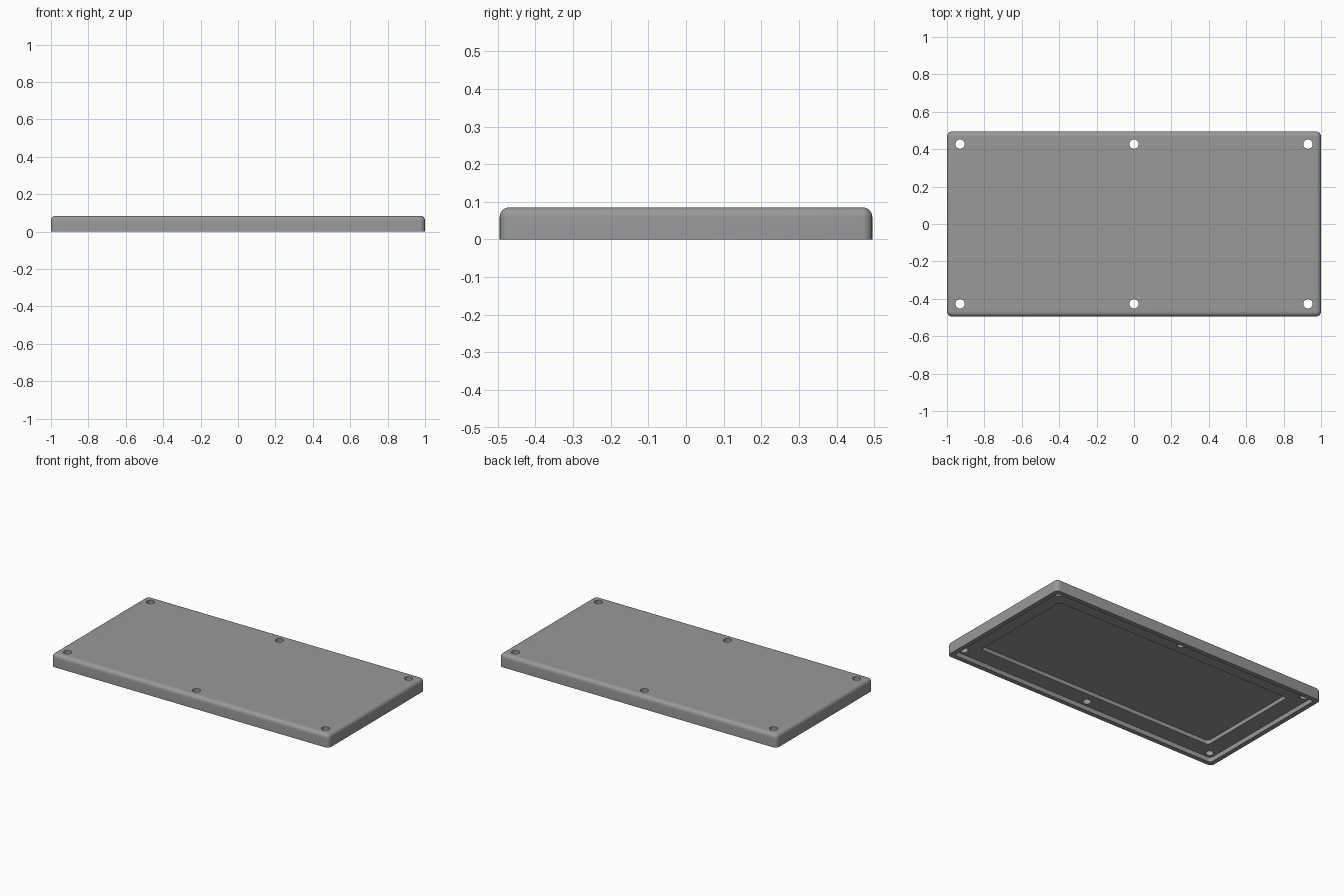
import bpy, bmesh

if "Cube" in bpy.data.objects:
    bpy.data.objects.remove(bpy.data.objects["Cube"])

gray = bpy.data.materials.new("plain gray")
gray.diffuse_color = (0.32, 0.32, 0.32, 1)
gray.use_nodes = True
gray.node_tree.nodes["Principled BSDF"].inputs["Base Color"].default_value = gray.diffuse_color


def slab(name, sx, sy, z0, z1, radius, round_top=0.0):
    """Box with rounded vertical corners and an optional rounded top edge."""
    bm = bmesh.new()
    bmesh.ops.create_cube(bm, size=1)
    for v in bm.verts:
        v.co = (v.co.x * sx, v.co.y * sy, z1 if v.co.z > 0 else z0)
    upright = [e for e in bm.edges if abs(e.verts[0].co.z - e.verts[1].co.z) > 1e-4]
    bmesh.ops.bevel(bm, geom=upright, offset=radius, segments=6, profile=0.5, affect='EDGES')
    if round_top:
        rim = [e for e in bm.edges if all(abs(v.co.z - z1) < 1e-5 for v in e.verts)]
        bmesh.ops.bevel(bm, geom=rim, offset=round_top, segments=6, profile=0.5, affect='EDGES')
    mesh = bpy.data.meshes.new(name)
    bm.to_mesh(mesh)
    bm.free()
    ob = bpy.data.objects.new(name, mesh)
    bpy.context.collection.objects.link(ob)
    mesh.materials.append(gray)
    return ob


# Lid body
lid = slab("lid", 2.0, 0.99, 0, 0.085, 0.027, 0.025)

# Underside: shallow recess inside the rim, then a deeper central pocket
cutters = [slab("recess_cutter", 1.94, 0.93, -0.05, 0.03, 0.02),
           slab("pocket_cutter", 1.72, 0.71, -0.06, 0.055, 0.02)]

# Six screw holes
for x in (-0.93, 0, 0.93):
    for y in (-0.427, 0.427):
        bpy.ops.mesh.primitive_cylinder_add(vertices=32, radius=0.025, depth=0.4, location=(x, y, 0))
        hole = bpy.context.object
        hole.name = "hole_cutter"
        hole.data.materials.append(gray)
        cutters.append(hole)

bpy.ops.object.select_all(action='DESELECT')
bpy.context.view_layer.objects.active = lid
lid.select_set(True)
for c in cutters:
    m = lid.modifiers.new("cut", 'BOOLEAN')
    m.operation = 'DIFFERENCE'
    m.solver = 'EXACT'
    m.object = c
    bpy.ops.object.modifier_apply(modifier=m.name)
for c in cutters:
    bpy.data.objects.remove(c)

bpy.ops.object.shade_smooth_by_angle(angle=0.6)
